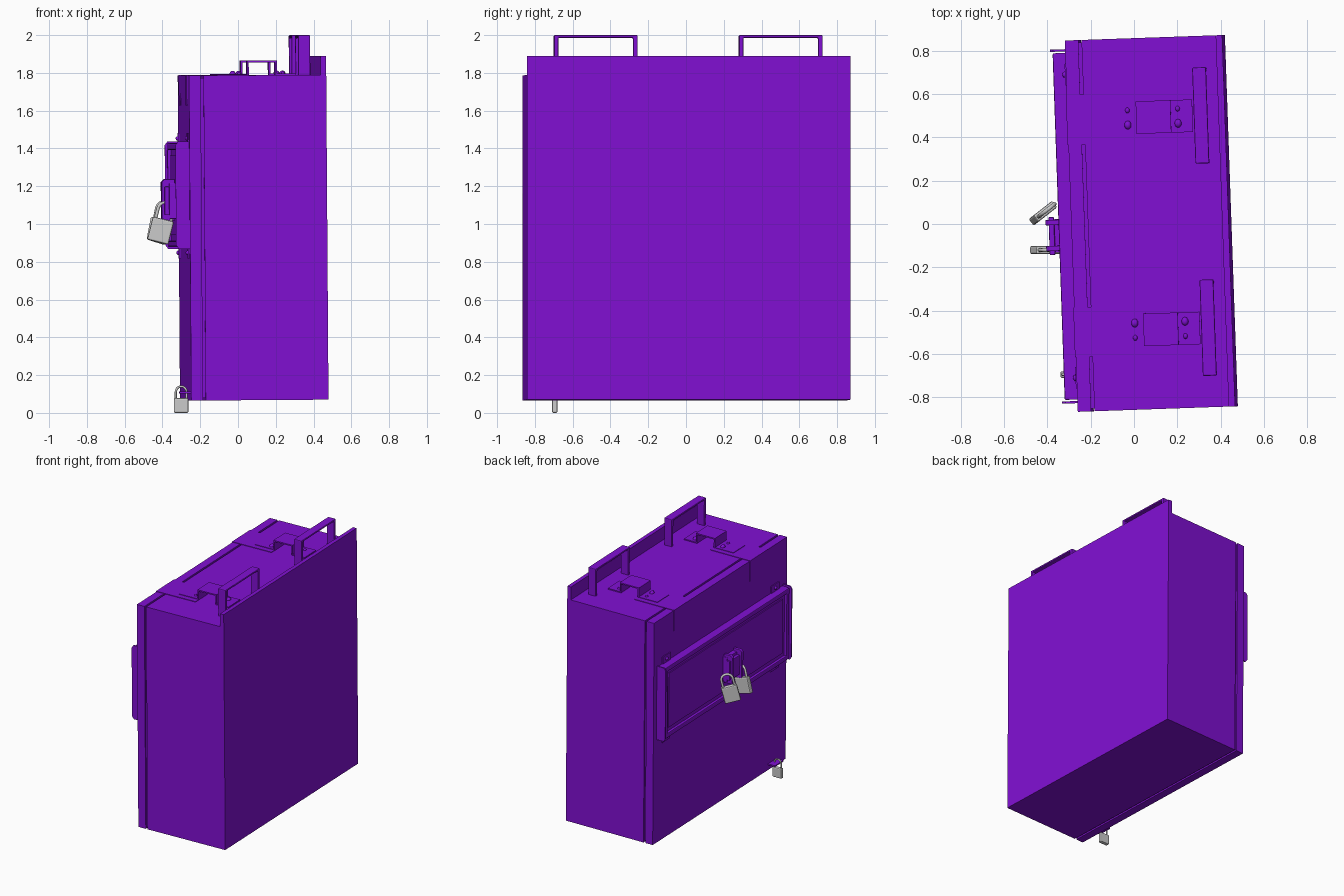
import bpy, bmesh, math
from mathutils import Matrix, Vector

if "Cube" in bpy.data.objects:
    bpy.data.objects.remove(bpy.data.objects["Cube"])

R = math.radians
# the whole cabinet stands slightly turned and leaning
TURN = Matrix.Rotation(R(2), 4, 'Z') @ Matrix.Rotation(R(-0.4), 4, 'Y')
purple = bpy.data.materials.new("purple_paint")
purple.diffuse_color = (0.22, 0.005, 0.65, 1)
purple.use_nodes = True
purple.node_tree.nodes["Principled BSDF"].inputs["Base Color"].default_value = purple.diffuse_color


def finish(name, bm, mat=purple, m=TURN, bevel=0, seg=2):
    bmesh.ops.recalc_face_normals(bm, faces=bm.faces)
    me = bpy.data.meshes.new(name)
    bm.to_mesh(me)
    bm.free()
    ob = bpy.data.objects.new(name, me)
    bpy.context.collection.objects.link(ob)
    ob.matrix_world = m
    if mat:
        me.materials.append(mat)
    if bevel:
        b = ob.modifiers.new("bevel", 'BEVEL')
        b.width, b.segments = bevel, seg
    return ob


def box(name, x, y, z, bevel=0, mat=purple, m=TURN):
    bm = bmesh.new()
    bmesh.ops.create_cube(bm, size=1)
    for v in bm.verts:
        v.co = Vector([(a[0] + a[1]) / 2 + c * (a[1] - a[0]) for a, c in zip((x, y, z), v.co)])
    return finish(name, bm, mat, m, bevel)


def prism(name, pts, lo, hi, axis, bevel=0):
    """Extrude a 2D outline along x (pts = y,z) or along y (pts = x,z)."""
    bm = bmesh.new()
    co = (lambda p: (lo, p[0], p[1])) if axis == 'x' else (lambda p: (p[0], lo, p[1]))
    f = bm.faces.new([bm.verts.new(co(p)) for p in pts])
    g = bmesh.ops.extrude_face_region(bm, geom=[f])
    d = Vector((hi - lo, 0, 0)) if axis == 'x' else Vector((0, hi - lo, 0))
    bmesh.ops.translate(bm, vec=d, verts=[v for v in g['geom'] if isinstance(v, bmesh.types.BMVert)])
    return finish(name, bm, bevel=bevel)


def bolt(name, p, r):
    bm = bmesh.new()
    bmesh.ops.create_uvsphere(bm, u_segments=12, v_segments=8, radius=r)
    bmesh.ops.scale(bm, vec=(0.8, 1, 0.8), verts=bm.verts)
    bmesh.ops.translate(bm, vec=p, verts=bm.verts)
    for f in bm.faces:
        f.smooth = True
    finish(name, bm)


def padlock(name, centre, w, d, h, loop, wire, yaw=0, tilt=0):
    m = Matrix.Translation(centre) @ Matrix.Rotation(R(yaw), 4, 'Z') @ Matrix.Rotation(R(tilt), 4, 'Y')
    box(name + "_body", (-w / 2, w / 2), (-d / 2, d / 2), (-h / 2, h / 2), 0.008, None, m)
    # shackle: two legs joined by a half circle
    r = w / 2 - wire * 1.8
    top = h / 2 + loop - r - wire
    pts = [(-r, h / 2 - 0.005)]
    pts += [(-r * math.cos(R(a)), top + r * math.sin(R(a))) for a in range(0, 181, 18)]
    pts += [(r, h / 2 - 0.005)]
    cu = bpy.data.curves.new(name + "_shackle", 'CURVE')
    cu.dimensions = '3D'
    cu.bevel_depth, cu.bevel_resolution = wire, 2
    s = cu.splines.new('POLY')
    s.points.add(len(pts) - 1)
    for q, p in zip(s.points, pts):
        q.co = (p[0], 0, p[1], 1)
    ob = bpy.data.objects.new(name + "_shackle", cu)
    bpy.context.collection.objects.link(ob)
    ob.matrix_world = m


# cabinet shell, seal, door and tall back plate
B, T, Y = 0.067, 1.787, 0.857
box("cabinet_body", (-0.2, 0.43), (-Y, Y), (B, T))
box("door_seal", (-0.22, -0.19), (-Y + 0.012, Y - 0.012), (B + 0.012, T - 0.012))
box("door", (-0.277, -0.215), (-Y, Y), (B, T))
box("back_plate", (0.42, 0.45), (-Y, Y), (B, 1.887))

for s, side in ((1, "far"), (-1, "near")):
    c = s * 0.49
    # carrying handle
    a, b, t = c - 0.222, c + 0.222, 0.024
    prism(side + "_handle", [(a, T - 0.005), (a, 1.998), (b, 1.998), (b, T - 0.005), (b - t, T - 0.005),
                             (b - t, 1.983), (a + t, 1.983), (a + t, T - 0.005)], 0.307, 0.371, 'x', 0.006)
    # folded strap over the door edge
    prism(side + "_strap", [(0.05, T - 0.002), (0.05, T + 0.004), (-0.281, T + 0.004), (-0.281, 1.63),
                            (-0.275, 1.63), (-0.275, T - 0.002)], c - 0.115, c + 0.115, 'y')
    # arched latch bracket with bolted flanges
    z, h = T + 0.008, 1.865
    prism(side + "_bracket", [(-0.115, T), (-0.115, z), (0.04, z), (0.04, h), (0.2, h), (0.2, z), (0.30, z),
                              (0.30, T), (0.19, T), (0.19, h - 0.01), (0.05, h - 0.01), (0.05, T)],
          c - 0.075, c + 0.075, 'y')
    for x in (0.0, 0.232):
        bolt(side + "_large_bolt", (x, s * 0.457, z), 0.02)
        bolt(side + "_small_bolt", (x, s * 0.525, z), 0.013)

# raised door panel: slab, surrounding frame and end plates
P, Q, F = 0.88, 1.43, 0.035
box("panel_slab", (-0.318, -0.27), (-0.8, 0.8), (P, Q))
for z in (P, Q - F):
    box("panel_rail", (-0.338, -0.27), (-0.8, 0.8), (z, z + F), 0.006)
for s in (-1, 1):
    y = sorted((s * 0.8, s * (0.8 - F)))
    box("panel_stile", (-0.338, -0.27), y, (P + 0.01, Q - 0.01), 0.006)
    y = sorted((s * 0.807, s * 0.817))
    prism("panel_end_plate", [(-0.27, 0.87), (-0.335, 0.87), (-0.35, 0.89), (-0.35, 1.42),
                              (-0.335, 1.44), (-0.27, 1.44)], y[0], y[1], 'y')
    # fixing tabs and bolts above and below the panel
    for z in (0.85, 1.455):
        box("panel_tab", (-0.284, -0.27), (s * 0.7 - 0.05, s * 0.7 + 0.05), (z - 0.03, z + 0.03))
        bolt("panel_bolt", (-0.284, s * 0.7, z), 0.015)
box("panel_inset", (-0.325, -0.31), (-0.735, 0.735), (P + 0.065, Q - 0.065))

# hasp with two pierced tabs
box("hasp_bar", (-0.385, -0.36), (-0.13, 0.045), (1.05, 1.2), 0.004)
box("hasp_base", (-0.36, -0.31), (-0.12, 0.035), (1.03, 1.22), 0.004)
for y in (-0.1, 0.02):
    prism("hasp_tab", [(-0.4, 1.02), (-0.33, 1.02), (-0.33, 1.24), (-0.385, 1.24), (-0.4, 1.225)],
          y - 0.012, y + 0.012, 'y', 0.003)

# hanging padlocks
padlock("near_padlock", (-0.41, -0.12, 0.965), 0.115, 0.038, 0.125, 0.1, 0.009, 0, 14)
padlock("far_padlock", (-0.42, 0.05, 0.965), 0.115, 0.038, 0.125, 0.1, 0.009, 38, 14)

# small lock on the lower door edge
box("lower_lock_tab", (-0.335, -0.27), (-0.74, -0.63), (0.105, 0.115))
padlock("lower_padlock", (-0.301, -0.695, 0.039), 0.078, 0.03, 0.078, 0.068, 0.006)
